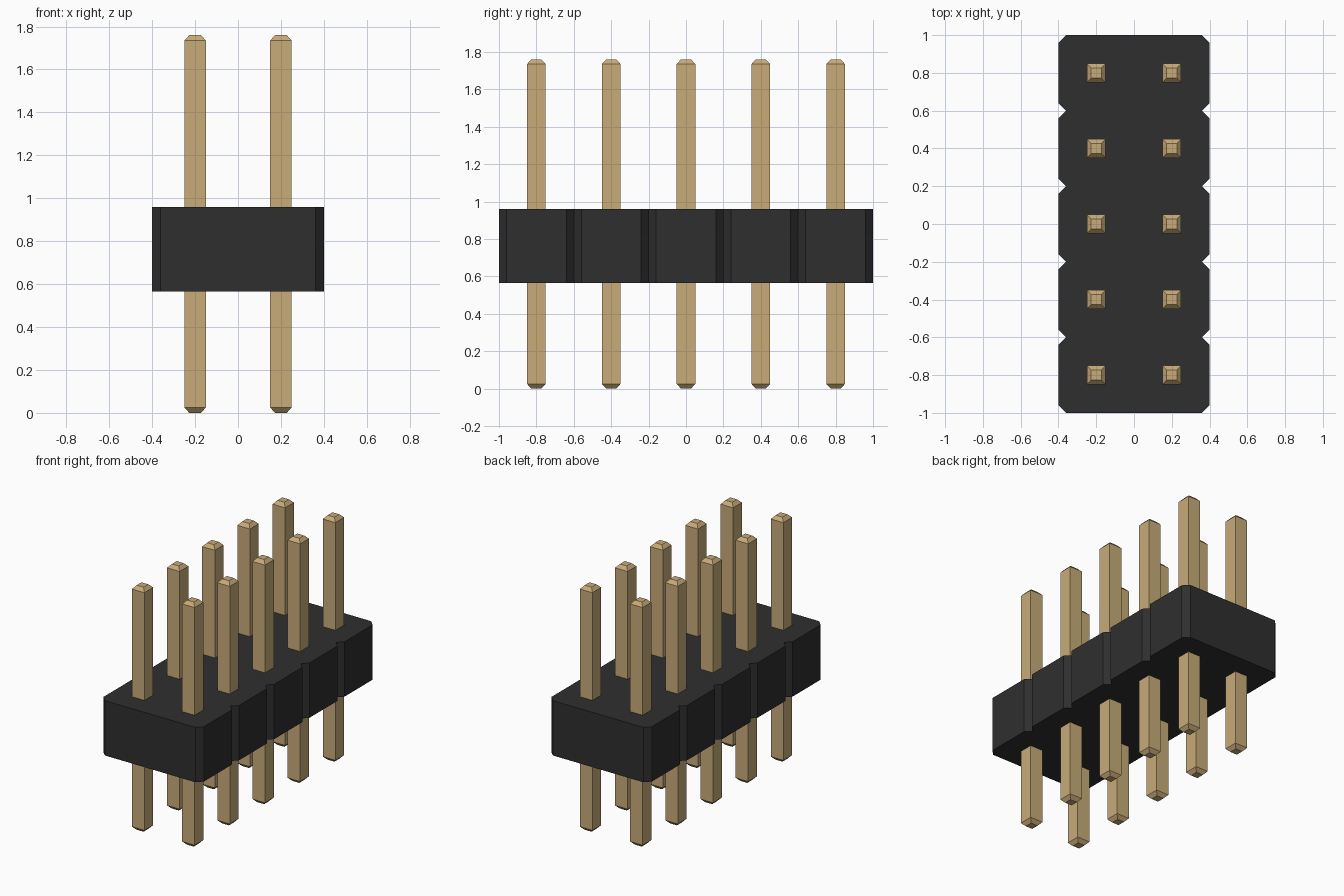
import bpy
import bmesh

cube = bpy.data.objects.get("Cube")
if cube:
    bpy.data.objects.remove(cube, do_unlink=True)

ROWS, PITCH = 5, 0.4
HALF_X, HALF_Y, CUT = 0.4, 1.0, 0.04
BODY_Z0, BODY_Z1 = 0.565, 0.96
PIN_H, PIN_R, TIP_R, TIP_H = 1.76, 0.05, 0.027, 0.025


def material(name, rgb):
    m = bpy.data.materials.new(name)
    m.use_nodes = True
    col = (*rgb, 1.0)
    m.diffuse_color = col
    m.node_tree.nodes["Principled BSDF"].inputs["Base Color"].default_value = col
    return m


def loft(name, rings, mat, location=(0, 0, 0)):
    """Skin a stack of matching closed rings and cap both ends."""
    bm = bmesh.new()
    loops = [[bm.verts.new(p) for p in ring] for ring in rings]
    n = len(loops[0])
    for lo, hi in zip(loops, loops[1:]):
        for i in range(n):
            j = (i + 1) % n
            bm.faces.new((lo[i], lo[j], hi[j], hi[i]))
    bm.faces.new(loops[0][::-1])
    bm.faces.new(loops[-1])
    bmesh.ops.recalc_face_normals(bm, faces=bm.faces)
    mesh = bpy.data.meshes.new(name)
    bm.to_mesh(mesh)
    bm.free()
    mesh.materials.append(mat)
    obj = bpy.data.objects.new(name, mesh)
    obj.location = location
    bpy.context.collection.objects.link(obj)
    return obj


black = material("black plastic", (0.028, 0.028, 0.028))
gold = material("gold metal", (0.58, 0.41, 0.19))

# Housing outline: chamfered corners, V notches between the rows
side = [(HALF_X - CUT, -HALF_Y)]
for r in range(ROWS):
    y0 = -HALF_Y + r * PITCH
    side += [(HALF_X, y0 + CUT), (HALF_X, y0 + PITCH - CUT),
             (HALF_X - CUT, y0 + PITCH)]
outline = side + [(-x, -y) for x, y in side]
loft("housing", [[(x, y, z) for x, y in outline] for z in (BODY_Z0, BODY_Z1)], black)

# Square pins with tapered tips at both ends
profile = [(TIP_R, 0), (PIN_R, TIP_H), (PIN_R, PIN_H - TIP_H), (TIP_R, PIN_H)]
rings = [[(-r, -r, z), (r, -r, z), (r, r, z), (-r, r, z)] for r, z in profile]
for row in range(ROWS):
    y = (row - (ROWS - 1) / 2) * PITCH
    for label, x in (("right", -PITCH / 2), ("left", PITCH / 2)):
        loft(f"pin_{label}_{row + 1}", rings, gold, (x, y, 0))
